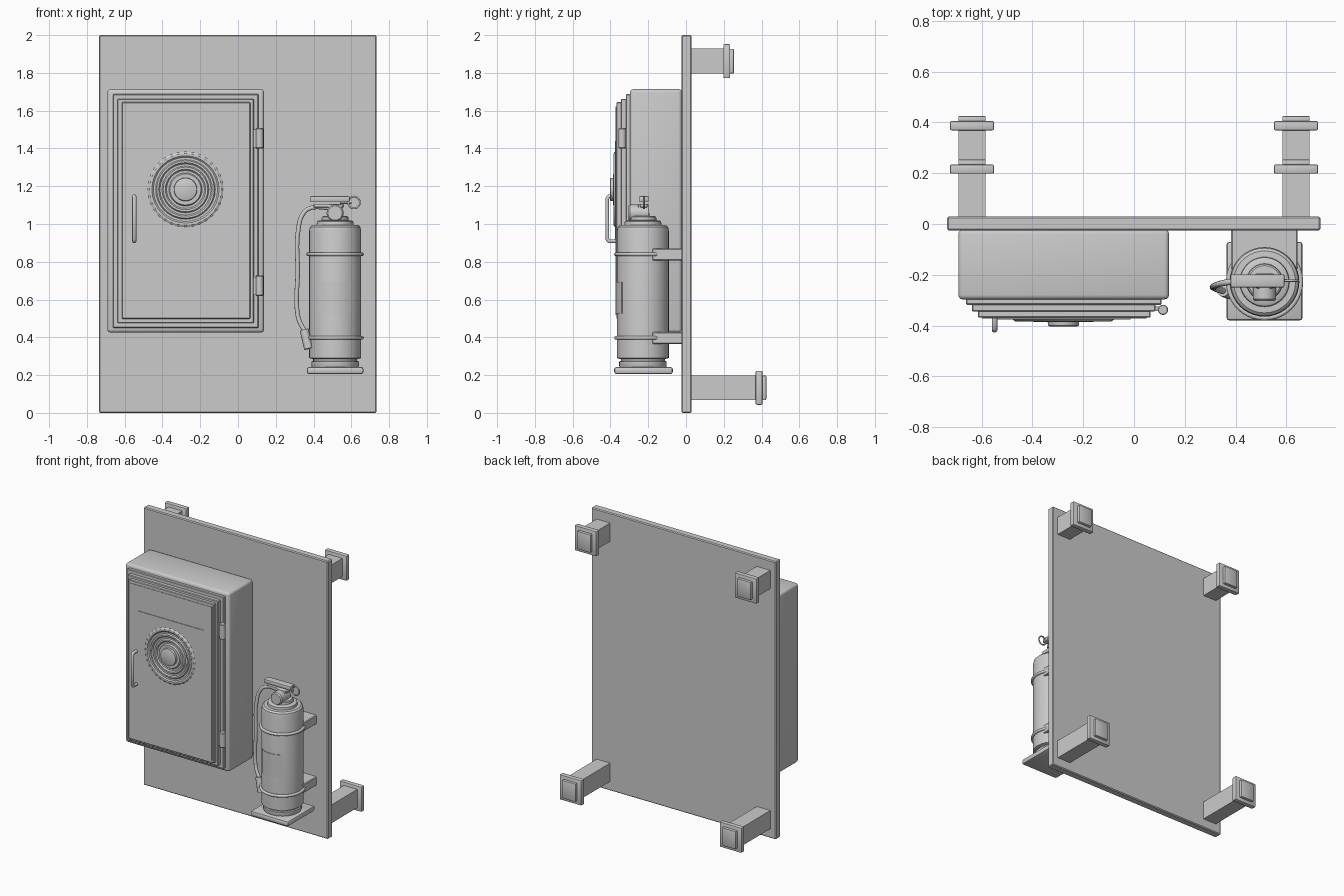
import bpy, bmesh, math
from mathutils import Vector

if "Cube" in bpy.data.objects:
    bpy.data.objects.remove(bpy.data.objects["Cube"])

grey = bpy.data.materials.new("plain grey")
grey.diffuse_color = (0.6, 0.6, 0.6, 1)
grey.use_nodes = True
grey.node_tree.nodes["Principled BSDF"].inputs["Base Color"].default_value = grey.diffuse_color


def finish(name, bm, smooth=True):
    bmesh.ops.recalc_face_normals(bm, faces=bm.faces)
    me = bpy.data.meshes.new(name)
    bm.to_mesh(me)
    bm.free()
    me.materials.append(grey)
    ob = bpy.data.objects.new(name, me)
    bpy.context.collection.objects.link(ob)
    if smooth:
        bpy.ops.object.select_all(action='DESELECT')
        ob.select_set(True)
        bpy.context.view_layer.objects.active = ob
        bpy.ops.object.shade_smooth_by_angle(angle=math.radians(35))
    return ob


def box(name, x, y, z, bevel=0.0, seg=2):
    bm = bmesh.new()
    bmesh.ops.create_cube(bm, size=1)
    for v in bm.verts:
        for i, (a, b) in enumerate((x, y, z)):
            v.co[i] = (a + b) / 2 + v.co[i] * (b - a)
    if bevel:
        bmesh.ops.bevel(bm, geom=bm.edges[:], offset=bevel, segments=seg,
                        profile=0.5, affect='EDGES')
    return finish(name, bm, bevel > 0)


def lathe(name, profile, centre, front=False, n=40):
    """Spin (radius, height) points about z, or about -y when front is set."""
    bm = bmesh.new()
    rings = []
    for r, h in profile:
        ring = []
        for k in range(n):
            a = 2 * math.pi * k / n
            c, s = r * math.cos(a), r * math.sin(a)
            p = (c, -h, s) if front else (c, s, h)
            ring.append(bm.verts.new(Vector(p) + Vector(centre)))
        rings.append(ring)
    for lo, hi in zip(rings, rings[1:]):
        for k in range(n):
            bm.faces.new((lo[k], lo[(k + 1) % n], hi[(k + 1) % n], hi[k]))
    bm.faces.new(rings[0])
    bm.faces.new(rings[-1])
    return finish(name, bm)


def tube(name, pts, radius, cyclic=False, n=3, kind='POLY'):
    cu = bpy.data.curves.new(name, 'CURVE')
    cu.dimensions = '3D'
    cu.bevel_depth = radius
    cu.bevel_resolution = n
    cu.use_fill_caps = True
    sp = cu.splines.new(kind)
    if kind == 'BEZIER':
        sp.bezier_points.add(len(pts) - 1)
        for b, p in zip(sp.bezier_points, pts):
            b.co = p
            b.handle_left_type = b.handle_right_type = 'AUTO'
    else:
        sp.points.add(len(pts) - 1)
        for b, p in zip(sp.points, pts):
            b.co = (*p, 1)
    sp.use_cyclic_u = cyclic
    cu.materials.append(grey)
    ob = bpy.data.objects.new(name, cu)
    bpy.context.collection.objects.link(ob)
    return ob


def circle(centre, r, flat, n=40):
    x, y, z = centre
    return [(x + r * math.cos(t), y + (r * math.sin(t) if flat else 0),
             z + (0 if flat else r * math.sin(t)))
            for t in (2 * math.pi * k / n for k in range(n))]


# Backing panel
box("back_panel", (-0.736, 0.734), (-0.025, 0.029), (0, 2), 0.006, 1)

# Wall posts: upper pair short, lower pair long
for side in (-1, 1):
    for label, zc, y in (("upper", 1.862, 0.198), ("lower", 0.133, 0.369)):
        x = side * 0.638
        s = "left" if side < 0 else "right"
        box(f"{label}_{s}_post", (x - .054, x + .054), (0.02, y + .005), (zc - .066, zc + .066))
        box(f"{label}_{s}_flange", (x - .087, x + .087), (y, y + .036), (zc - .09, zc + .09), 0.006)
        box(f"{label}_{s}_end_cap", (x - .054, x + .054), (y + .03, y + .056), (zc - .065, zc + .065), 0.005)

# Cabinet with stepped door frame
box("cabinet_body", (-0.692, 0.138), (-0.297, -0.022), (0.425, 1.714), 0.018, 3)
box("cabinet_rim", (-0.662, 0.108), (-0.318, -0.28), (0.45, 1.688), 0.004, 1)
box("door_frame", (-0.638, 0.084), (-0.345, -0.30), (0.475, 1.663), 0.004, 1)
box("door", (-0.615, 0.065), (-0.369, -0.33), (0.498, 1.645), 0.004, 1)
box("door_panel", (-0.599, 0.05), (-0.372, -0.36), (0.518, 1.622))
box("dial_plate", (-0.537, -0.013), (-0.376, -0.36), (0.918, 1.44))

# Ridged dial with centre knob
lathe("dial", [(0.2, 0.36), (0.2, 0.376), (0.19, 0.383), (0.178, 0.383), (0.17, 0.376),
               (0.158, 0.376), (0.152, 0.384), (0.142, 0.384), (0.135, 0.376),
               (0.124, 0.376), (0.118, 0.385), (0.107, 0.385), (0.1, 0.376),
               (0.088, 0.376), (0.082, 0.386), (0.062, 0.386), (0.06, 0.4),
               (0.054, 0.403)], (-0.278, 0, 1.183), True, 32)

# Door handle
tube("door_handle", [(-0.549, -0.365, 1.145), (-0.549, -0.408, 1.147), (-0.549, -0.417, 1.135),
                     (-0.549, -0.417, 0.92), (-0.549, -0.408, 0.908), (-0.549, -0.365, 0.91)], 0.011)

# Hinges
for label, z in (("upper", 1.4), ("lower", 0.62)):
    lathe(f"{label}_hinge", [(0.017, z), (0.02, z + .004), (0.02, z + .103), (0.017, z + .107)],
          (0.114, -0.338, 0), n=20)
    box(f"{label}_hinge_leaf", (0.06, 0.114), (-0.342, -0.325), (z + .005, z + .1))

# Extinguisher: stand, brackets, cylinder, straps
cx, cy = 0.514, -0.228
box("stand_plate", (0.364, 0.664), (-0.38, -0.07), (0.205, 0.243), 0.012)
lathe("cylinder", [(0.122, 0.24), (0.126, 0.25), (0.126, 0.272), (0.116, 0.275), (0.116, 0.285),
                   (0.137, 0.29), (0.137, 0.965), (0.133, 0.984), (0.122, 0.994), (0.098, 0.995),
                   (0.096, 1.013), (0.088, 1.018), (0.072, 1.02), (0.07, 1.036), (0.064, 1.041),
                   (0.034, 1.042), (0.032, 1.1)], (cx, cy, 0))
for label, z in (("upper", 0.84), ("lower", 0.397)):
    box(f"{label}_bracket", (0.382, 0.644), (-0.18, -0.02), (z - .033, z + .031), 0.005, 1)
    tube(f"{label}_strap", circle((cx, cy, z), 0.142, True), 0.01, True)

# Curved label plate on the front of the cylinder
bm = bmesh.new()
cols = []
for k in range(9):
    a = math.radians(-37 + 74 * k / 8)
    cols.append([bm.verts.new((cx + r * math.sin(a), cy - r * math.cos(a), z))
                 for r, z in ((0.134, 0.525), (0.141, 0.525), (0.141, 0.692), (0.134, 0.692))])
for a, b in zip(cols, cols[1:]):
    for i in range(4):
        bm.faces.new((a[i], a[(i + 1) % 4], b[(i + 1) % 4], b[i]))
bm.faces.new(cols[0])
bm.faces.new(cols[-1])
finish("label_plate", bm)

# Valve head, gauge, levers and pull ring
box("valve_block", (0.478, 0.552), (-0.253, -0.195), (1.035, 1.105), 0.006)
lathe("gauge", [(0.045, 0.2), (0.045, 0.296), (0.038, 0.304)], (cx, 0, 1.058), True, 24)
box("top_lever", (0.38, 0.592), (-0.25, -0.198), (1.118, 1.147), 0.006)
box("lower_lever", (0.4, 0.56), (-0.243, -0.205), (1.088, 1.106), 0.004)
tube("pull_ring", circle((0.614, -0.223, 1.114), 0.031, False, 24), 0.005, True)
tube("ring_pin", [(0.54, -0.223, 1.112), (0.6, -0.223, 1.112)], 0.006)

# Hose and nozzle
tube("hose", [(0.49, -0.225, 1.085), (0.38, -0.228, 1.083), (0.345, -0.234, 1.055),
              (0.318, -0.243, 0.96), (0.316, -0.248, 0.75), (0.316, -0.252, 0.52),
              (0.33, -0.258, 0.475), (0.356, -0.265, 0.43)], 0.012, kind='BEZIER')
tube("nozzle", [(0.35, -0.262, 0.44), (0.374, -0.272, 0.34)], 0.024)
